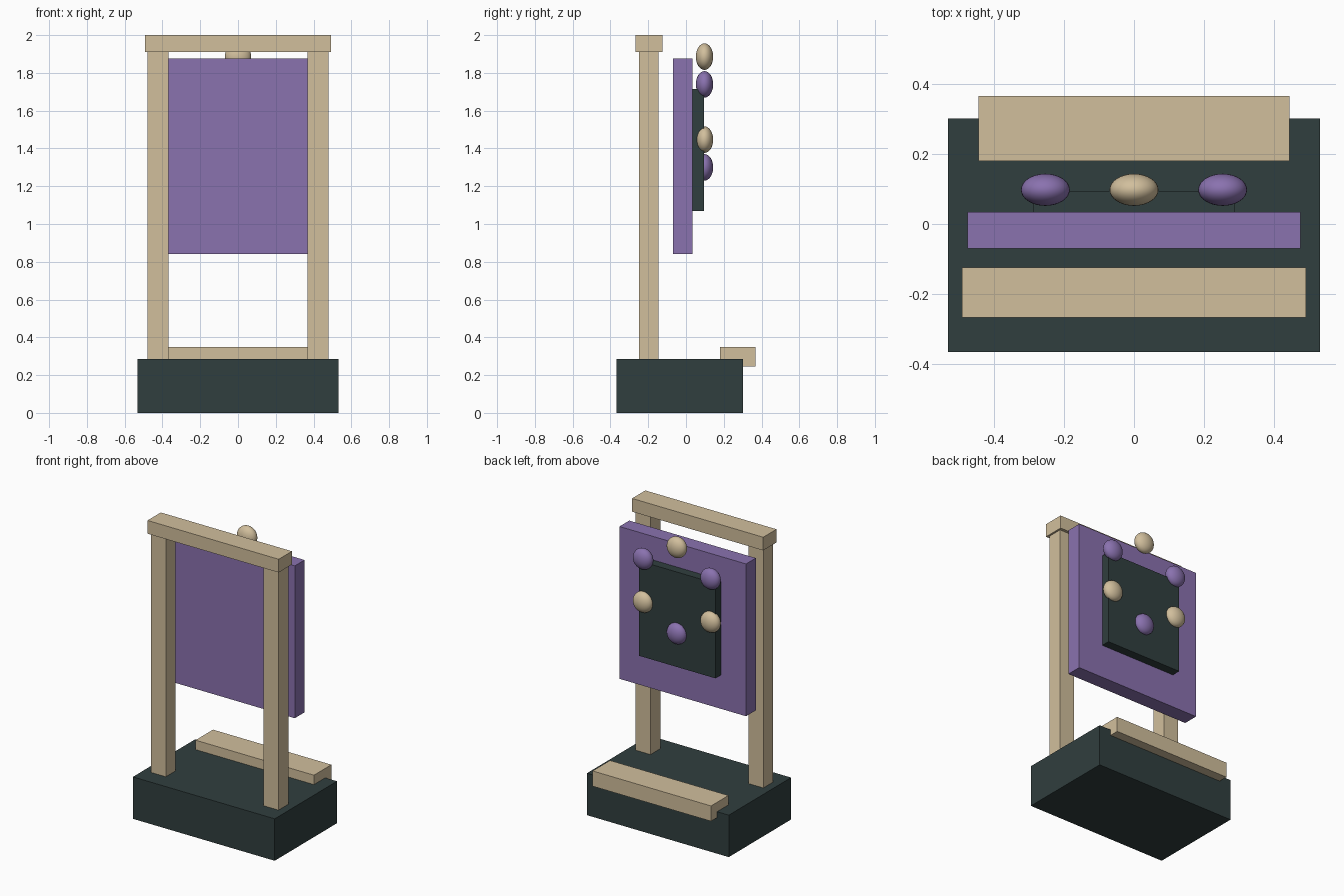
import bpy
import math

cube = bpy.data.objects.get("Cube")
if cube:
    bpy.data.objects.remove(cube, do_unlink=True)


def make_material(name, rgb):
    mat = bpy.data.materials.new(name)
    mat.use_nodes = True
    color = (*rgb, 1.0)
    mat.diffuse_color = color
    mat.node_tree.nodes["Principled BSDF"].inputs["Base Color"].default_value = color
    return mat


tan = make_material("pale_wood", (0.64, 0.52, 0.335))
purple = make_material("purple", (0.255, 0.168, 0.43))
dark = make_material("dark_slate", (0.03, 0.049, 0.049))


def box(name, x, y, z, mat):
    """Box spanning the given (min, max) range on each axis."""
    spans = (x, y, z)
    bpy.ops.mesh.primitive_cube_add(size=1, location=[(a + b) / 2 for a, b in spans])
    obj = bpy.context.object
    obj.name = name
    obj.scale = [b - a for a, b in spans]
    bpy.ops.object.transform_apply(location=False, rotation=False, scale=True)
    obj.data.materials.append(mat)
    return obj


def knob(name, x, z, mat):
    """Smooth ellipsoid, flattened front to back."""
    bpy.ops.mesh.primitive_uv_sphere_add(segments=32, ring_count=16, radius=1,
                                         location=(x, 0.098, z))
    obj = bpy.context.object
    obj.name = name
    obj.scale = (0.07, 0.046, 0.07)
    bpy.ops.object.transform_apply(location=False, rotation=False, scale=True)
    bpy.ops.object.shade_smooth()
    obj.data.materials.append(mat)


# Base block and rear step
box("base", (-0.533, 0.533), (-0.367, 0.302), (0, 0.285), dark)
box("rear_step", (-0.445, 0.445), (0.18, 0.367), (0.245, 0.349), tan)

# Two posts carrying the top beam
for side, s in (("left", 1), ("right", -1)):
    box(side + "_post", sorted((s * 0.368, s * 0.48)), (-0.25, -0.145), (0.28, 1.912), tan)
box("top_beam", (-0.493, 0.493), (-0.267, -0.125), (1.91, 2.0), tan)

# Hanging panel with a smaller raised panel on its back
box("main_panel", (-0.476, 0.476), (-0.07, 0.035), (0.84, 1.875), purple)
box("inner_panel", (-0.288, 0.288), (0.03, 0.095), (1.07, 1.715), dark)

# Ring of six knobs in alternating colours
for i in range(6):
    a = math.radians(90 + 60 * i)
    knob(f"knob_{i + 1}", 0.293 * math.cos(a), 1.593 + 0.293 * math.sin(a),
         purple if i % 2 else tan)
